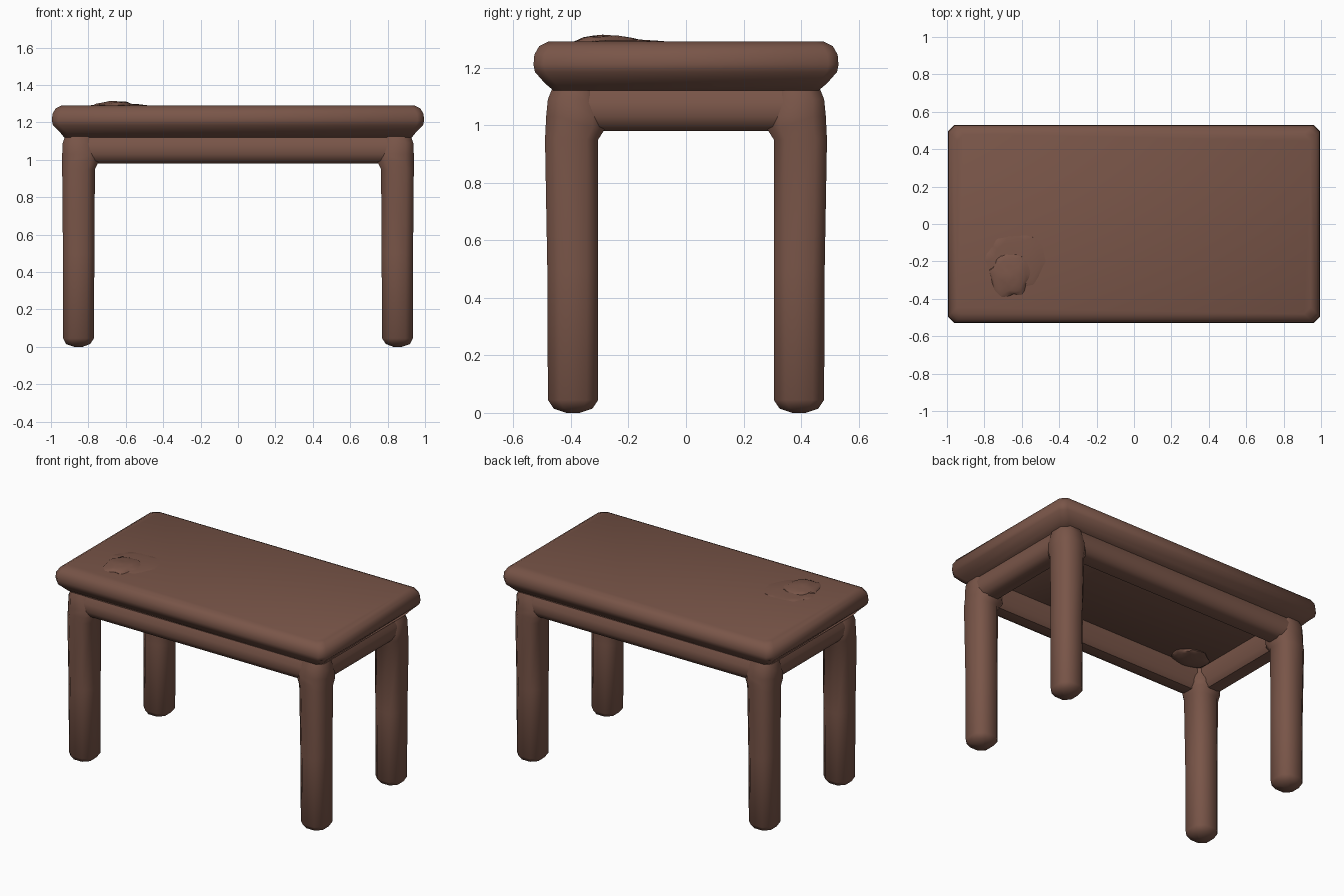
import bpy, bmesh, math
from mathutils import noise, Vector

cube = bpy.data.objects.get("Cube")
if cube:
    bpy.data.objects.remove(cube, do_unlink=True)

brown = bpy.data.materials.new("brown_wood")
brown.use_nodes = True
colour = (0.191, 0.091, 0.065, 1)
brown.diffuse_color = colour
brown.node_tree.nodes["Principled BSDF"].inputs["Base Color"].default_value = colour


def finish(name, bm):
    """Turn a bmesh into a smooth-shaded wooden part."""
    bmesh.ops.recalc_face_normals(bm, faces=bm.faces)
    mesh = bpy.data.meshes.new(name)
    bm.to_mesh(mesh)
    bm.free()
    mesh.materials.append(brown)
    obj = bpy.data.objects.new(name, mesh)
    bpy.context.collection.objects.link(obj)
    bpy.ops.object.select_all(action="DESELECT")
    obj.select_set(True)
    bpy.context.view_layer.objects.active = obj
    bpy.ops.object.shade_smooth_by_angle(angle=math.radians(50))


def loft(name, loops):
    """Skin a list of equal-length point loops and cap both ends."""
    bm = bmesh.new()
    loops = [[bm.verts.new(p) for p in loop] for loop in loops]
    count = len(loops[0])
    for low, high in zip(loops, loops[1:]):
        for i in range(count):
            j = (i + 1) % count
            bm.faces.new((low[i], low[j], high[j], high[i]))
    bm.faces.new(loops[0][::-1])
    bm.faces.new(loops[-1])
    finish(name, bm)


def stack(name, rings, sx=1, sy=1):
    """Loft chamfered rectangles given as (z, x0, x1, y0, y1, chamfer)."""
    loops = []
    for z, x0, x1, y0, y1, c in rings:
        outline = [(x0 + c, y0), (x1 - c, y0), (x1, y0 + c), (x1, y1 - c),
                   (x1 - c, y1), (x0 + c, y1), (x0, y1 - c), (x0, y0 + c)]
        loops.append([(x * sx, y * sy, z) for x, y in outline])
    loft(name, loops)


# Tabletop with rounded rim and a narrower neck below
rim = [(1.12, 0.93, 0.46), (1.145, 0.95, 0.49), (1.185, 0.99, 0.525),
       (1.21, 0.995, 0.53), (1.245, 0.992, 0.527), (1.275, 0.975, 0.51),
       (1.29, 0.945, 0.48)]
stack("tabletop", [(z, -x, x, -y, y, 0.035) for z, x, y in rim])

# Legs with rounded feet, flaring inward where they meet the rails
leg = [(0.0, 0.83, 0.875, 0.37, 0.415, 0.02),
       (0.015, 0.79, 0.92, 0.325, 0.46, 0.035),
       (0.045, 0.77, 0.935, 0.305, 0.48, 0.04),
       (0.5, 0.768, 0.936, 0.305, 0.482, 0.04),
       (0.95, 0.765, 0.94, 0.305, 0.49, 0.04),
       (0.99, 0.745, 0.94, 0.28, 0.488, 0.045),
       (1.03, 0.745, 0.94, 0.28, 0.486, 0.045),
       (1.09, 0.765, 0.937, 0.305, 0.48, 0.04),
       (1.14, 0.765, 0.92, 0.305, 0.46, 0.04)]
for side, sx in (("left", 1), ("right", -1)):
    for end, sy in (("front", -1), ("back", 1)):
        stack(f"{end}_{side}_leg", leg, sx, sy)

# Rounded rails with a ledge along the top, as (distance outward, z)
section = [(0.335, 1.01), (0.36, 0.98), (0.43, 0.98), (0.46, 0.995),
           (0.478, 1.03), (0.478, 1.08), (0.462, 1.11), (0.45, 1.15),
           (0.335, 1.15)]
for end, s in (("front", -1), ("back", 1)):
    loft(f"{end}_rail", [[(x, s * d, z) for d, z in section]
                         for x in (-0.85, 0.85)])
for side, s in (("left", 1), ("right", -1)):
    loft(f"{side}_rail", [[(s * (d + 0.456), y, z) for d, z in section]
                          for y in (-0.4, 0.4)])


# Low uneven swellings above and below one corner of the top
def lump(name, centre, size):
    bm = bmesh.new()
    bmesh.ops.create_icosphere(bm, subdivisions=3, radius=1)
    for v in bm.verts:
        v.co *= 1 + 0.2 * noise.noise(v.co * 2)
        v.co = Vector(centre) + Vector(a * b for a, b in zip(v.co, size))
    finish(name, bm)


lump("top_swelling", (-0.66, -0.27, 1.285), (0.11, 0.12, 0.028))
lump("top_swelling_edge", (-0.63, -0.2, 1.283), (0.18, 0.16, 0.015))
lump("under_swelling", (-0.66, -0.27, 1.12), (0.12, 0.1, 0.025))
